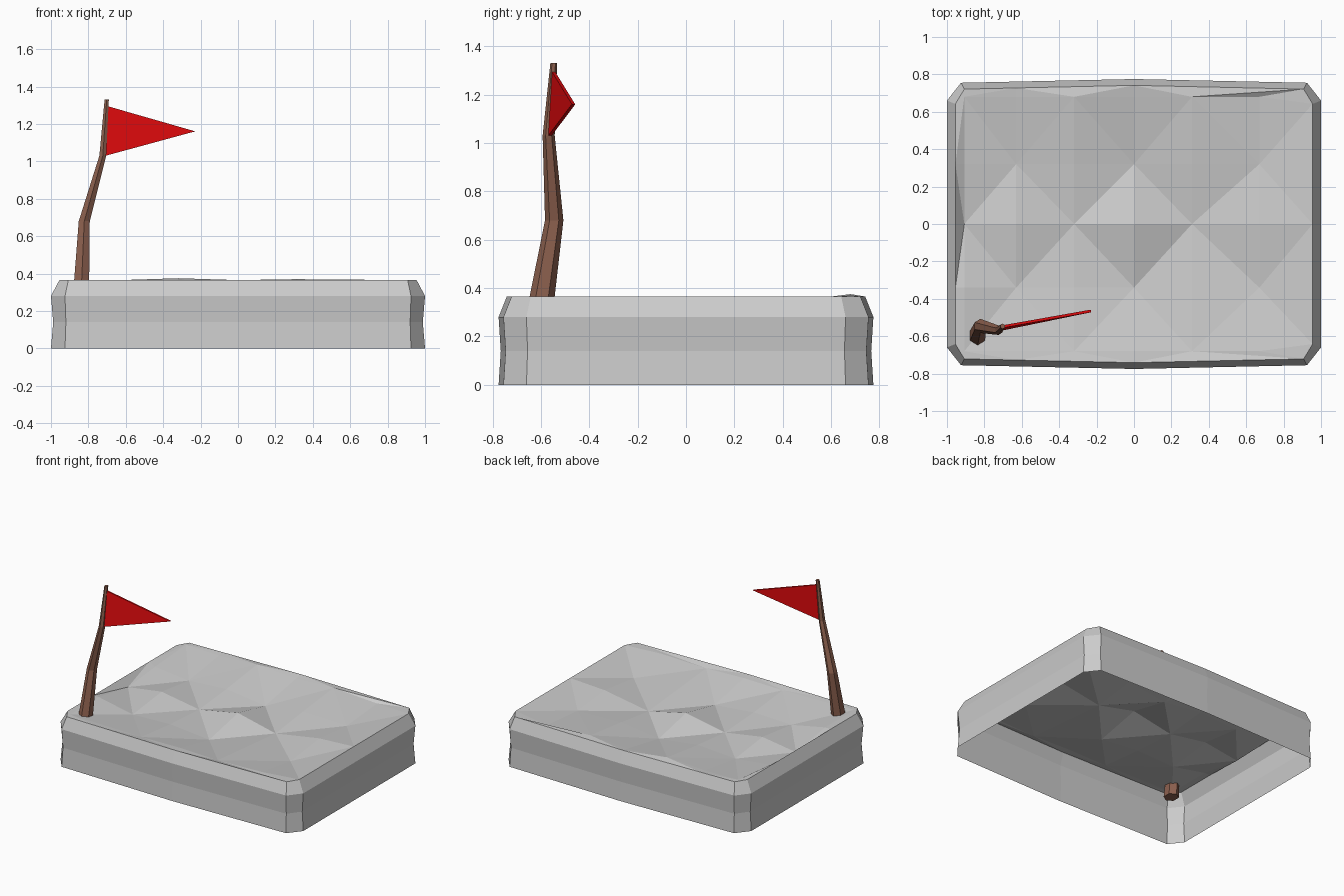
import bpy, bmesh, math
from mathutils import Vector

cube = bpy.data.objects.get("Cube")
if cube:
    bpy.data.objects.remove(cube, do_unlink=True)


def make_material(name, colour):
    mat = bpy.data.materials.new(name)
    mat.use_nodes = True
    mat.diffuse_color = (*colour, 1)
    bsdf = mat.node_tree.nodes["Principled BSDF"]
    bsdf.inputs["Base Color"].default_value = (*colour, 1)
    bsdf.inputs["Roughness"].default_value = 0.9
    return mat


def make_object(name, bm, mat, fix_normals=True):
    if fix_normals:
        bmesh.ops.recalc_face_normals(bm, faces=bm.faces[:])
    mesh = bpy.data.meshes.new(name)
    bm.to_mesh(mesh)
    bm.free()
    mesh.materials.append(mat)
    obj = bpy.data.objects.new(name, mesh)
    bpy.context.collection.objects.link(obj)
    return obj


def bridge(bm, lower, upper):
    count = len(lower)
    for k in range(count):
        n = (k + 1) % count
        bm.faces.new((lower[k], lower[n], upper[n], upper[k]))


grey = make_material("stone grey", (0.6, 0.6, 0.6))
brown = make_material("wood brown", (0.27, 0.12, 0.078))
red = make_material("flag red", (0.78, 0.003, 0.004))

TOP = 0.365
RIM_INSET = 0.045


def corner_points(inset):
    """Long-side corner, short-side corner and bowed middle of the outline."""
    long_corner = (0.925 - 0.4 * inset, 0.755 - 0.75 * inset)
    short_corner = (1 - inset, 0.66 - 0.4 * inset)
    return long_corner, short_corner, 0.775 - 0.75 * inset


# Base wall: chamfered outline with a waist and a bevelled rim, open below
bm = bmesh.new()
previous = None
for z, inset in ((0, 0), (0.14, 0.012), (0.28, 0), (TOP, RIM_INSET)):
    (lx, ly), (sx, sy), bow = corner_points(inset)
    half = [(0, -bow), (lx, -ly), (sx, -sy), (sx, sy), (lx, ly)]
    outline = half + [(-x, -y) for x, y in half]
    ring = [bm.verts.new((x, y, z)) for x, y in outline]
    if previous:
        bridge(bm, previous, ring)
    previous = ring
make_object("base_wall", bm, grey, fix_normals=False)

# Rough ground: shallow faceted peaks and pits whose border follows the rim
(lx, ly), (sx, sy), bow = corner_points(RIM_INSET)
xs = (-sx, -lx, -0.63, -0.32, 0, 0.31, 0.67, sx)
ys = (-ly, -0.68, -0.34, 0, 0.32, 0.68, ly)
heights = {
    5: (0.36, 0.375, 0.355, 0.37, 0.35),
    4: (0.31, 0.33, 0.29, 0.33, 0.32),
    3: (0.35, 0.3, 0.36, 0.29, 0.35),
    2: (0.31, 0.32, 0.29, 0.32, 0.31),
    1: (0.36, 0.355, 0.36, 0.35, 0.36),
}
west_dents = {3: 0.31, 4: 0.34}
last_i, last_j = len(xs) - 1, len(ys) - 1


def ground_point(i, j):
    x, y, z = xs[i], ys[j], TOP
    on_x, on_y = i in (0, last_i), j in (0, last_j)
    if on_x and on_y:
        x, y = math.copysign((sx + lx) / 2, x), math.copysign((sy + ly) / 2, y)
    elif on_x and j in (1, last_j - 1):
        y = math.copysign(sy, y)
    elif on_y and i == last_i - 1:
        x = lx
    elif on_y:
        y = math.copysign(bow + (ly - bow) * abs(x) / lx, y)
    elif i == 1:
        z = west_dents.get(j, TOP)
    elif not on_x:
        z = heights[j][i - 2]
    return x, y, z


bm = bmesh.new()
grid = [[bm.verts.new(ground_point(i, j)) for j in range(len(ys))] for i in range(len(xs))]
for i in range(last_i):
    for j in range(last_j):
        a, b, c, d = grid[i][j], grid[i + 1][j], grid[i + 1][j + 1], grid[i][j + 1]
        if (i + j) % 2 == 0:
            triangles = ((a, b, c), (a, c, d))
        else:
            triangles = ((a, b, d), (b, c, d))
        for tri in triangles:
            bm.faces.new(tri)
make_object("rough_ground", bm, grey, fix_normals=False)

# Flag pole: crooked six-sided tapering stick
bm = bmesh.new()
rings = []
for centre, rx, ry in (
    ((-0.84, -0.61, 0.27), 0.05, 0.056),
    ((-0.822, -0.545, 0.68), 0.034, 0.038),
    ((-0.723, -0.568, 1.03), 0.021, 0.025),
    ((-0.702, -0.547, 1.33), 0.013, 0.014),
):
    angles = [math.tau * (k + 0.5) / 6 for k in range(6)]
    rings.append([bm.verts.new(Vector(centre) + Vector((rx * math.cos(t), ry * math.sin(t), 0)))
                  for t in angles])
for lower, upper in zip(rings, rings[1:]):
    bridge(bm, lower, upper)
bm.faces.new(rings[0][::-1])
bm.faces.new(rings[-1])
make_object("flag_pole", bm, brown)

# Flag: thin triangular pennant
bm = bmesh.new()
corners = [Vector(p) for p in ((-0.7, -0.548, 1.295), (-0.708, -0.563, 1.03), (-0.23, -0.465, 1.16))]
normal = (corners[1] - corners[0]).cross(corners[2] - corners[0]).normalized()
front, back = [[bm.verts.new(p + normal * side) for p in corners] for side in (0.007, -0.007)]
bm.faces.new(front)
bm.faces.new(back[::-1])
bridge(bm, back, front)
make_object("flag", bm, red)
